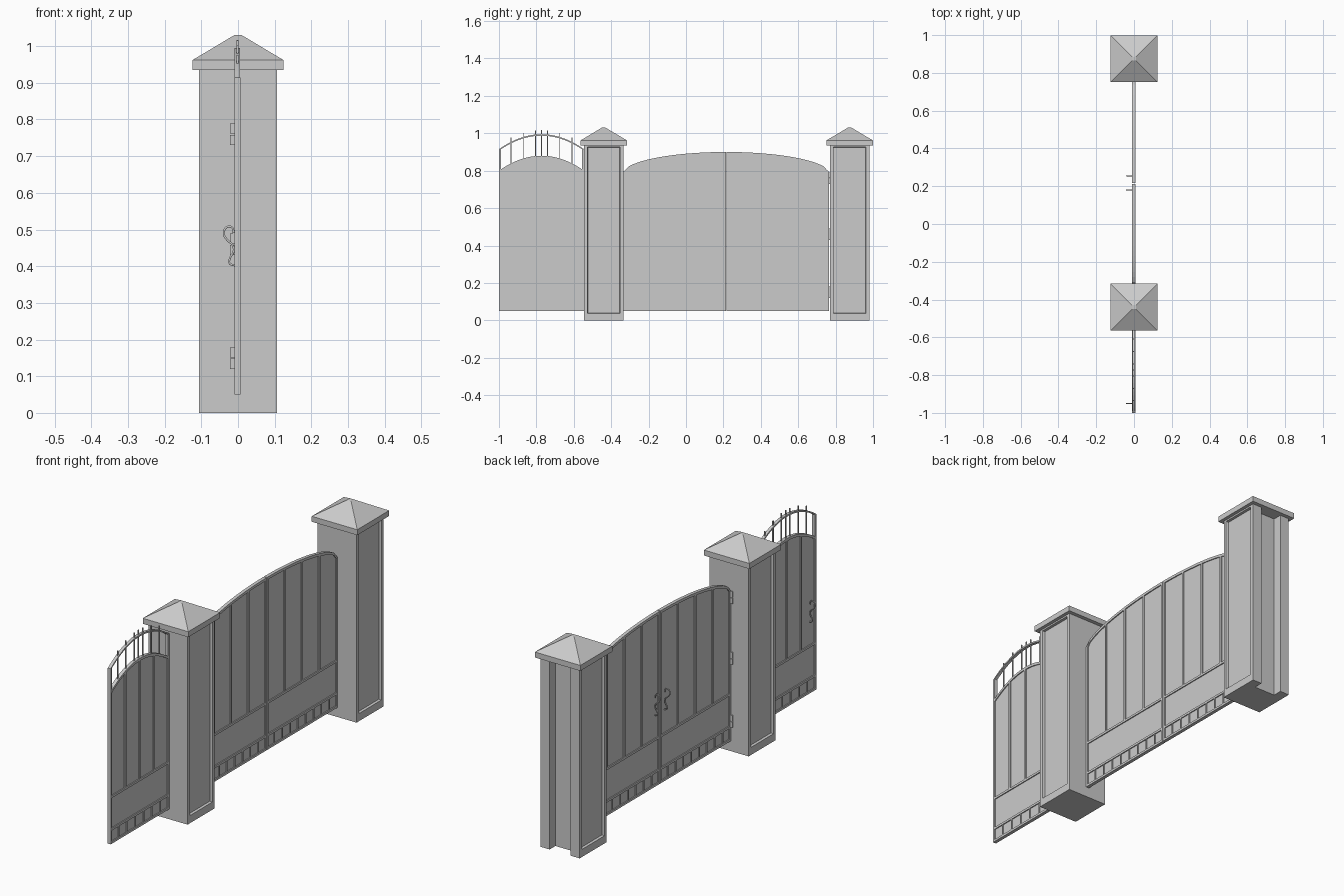
import bpy, bmesh
from mathutils import Vector

if "Cube" in bpy.data.objects:
    bpy.data.objects.remove(bpy.data.objects["Cube"])

grey = bpy.data.materials.new("light_grey")
grey.use_nodes = True
grey.diffuse_color = (0.6, 0.6, 0.6, 1)
grey.node_tree.nodes["Principled BSDF"].inputs["Base Color"].default_value = (0.6, 0.6, 0.6, 1)


def finish(name, bm):
    bmesh.ops.recalc_face_normals(bm, faces=bm.faces)
    mesh = bpy.data.meshes.new(name)
    bm.to_mesh(mesh)
    bm.free()
    mesh.materials.append(grey)
    obj = bpy.data.objects.new(name, mesh)
    bpy.context.collection.objects.link(obj)
    return obj


def prism(bm, points, offset):
    """Extrude a closed outline along an offset."""
    face = bm.faces.new([bm.verts.new(p) for p in points])
    ext = bmesh.ops.extrude_face_region(bm, geom=[face], use_keep_orig=True)
    moved = [v for v in ext["geom"] if isinstance(v, bmesh.types.BMVert)]
    bmesh.ops.translate(bm, verts=moved, vec=offset)


def box(bm, x0, x1, y0, y1, z0, z1):
    prism(bm, [(x0, y0, z0), (x1, y0, z0), (x1, y1, z0), (x0, y1, z0)], (0, 0, z1 - z0))


def steps(a, b, n):
    return [a + (b - a) * i / n for i in range(n + 1)]


# Pillars: shaft with sunken side panels, and a hipped cap
W, D, H = 0.107, 0.105, 0.935


def pillar(name, cy, grooved):
    bm = bmesh.new()
    outline = [(-W, -D), (W, -D), (W, D)]
    if grooved:
        g, d = 0.057, D - 0.045
        outline += [(g, D), (g, d), (-g, d), (-g, D)]
    outline.append((-W, D))
    prism(bm, [(x, cy + y, 0) for x, y in outline], (0, 0, H))
    bmesh.ops.recalc_face_normals(bm, faces=bm.faces)
    sides = [f for f in bm.faces if abs(f.calc_center_median().x) > W - 0.001]
    bmesh.ops.inset_individual(bm, faces=sides, thickness=0.025)
    for v in {v for f in sides for v in f.verts}:
        v.co.z += 0.02 if v.co.z < H / 2 else 0.01
    bmesh.ops.inset_individual(bm, faces=sides, thickness=0.003, depth=-0.012)
    finish(name + "_shaft", bm)

    bm = bmesh.new()
    rings = []
    for r, z in ((0.124, H), (0.124, 0.962), (0.01, 1.03)):
        rings.append([bm.verts.new((sx * r, cy + sy * r, z))
                      for sx, sy in ((-1, -1), (1, -1), (1, 1), (-1, 1))])
    for low, high in zip(rings, rings[1:]):
        for i in range(4):
            j = (i + 1) % 4
            bm.faces.new((low[i], low[j], high[j], high[i]))
    bm.faces.new(rings[0])
    bm.faces.new(rings[-1])
    finish(name + "_cap", bm)


pillar("front_pillar", -0.44, False)
pillar("back_pillar", 0.875, True)

# Gate leaves: thin panel, frame rails, uprights and short balusters
X0, X1 = -0.01, 0.007
BOTTOM = 0.05


def arc_strip(bm, y0, y1, top, depth, x0, x1):
    ys = steps(y0, y1, 20)
    upper = [(x0, y, top(y)) for y in ys]
    lower = [(x0, y, top(y) - depth) for y in reversed(ys)]
    prism(bm, upper + lower, (x1 - x0, 0, 0))


def leaf(name, y0, y1, top, bays, small_bays):
    bm = bmesh.new()
    outline = [(-0.005, y, top(y) - 0.003) for y in steps(y0 + 0.002, y1 - 0.002, 20)]
    outline += [(-0.005, y1 - 0.002, BOTTOM), (-0.005, y0 + 0.002, BOTTOM)]
    prism(bm, outline, (0.007, 0, 0))
    finish(name + "_panel", bm)

    bm = bmesh.new()
    arc_strip(bm, y0, y1, top, 0.013, X0, X1)
    for z in (BOTTOM, 0.115, 0.275):
        box(bm, X0, X1, y0, y1, z, z + 0.011)
    half = 0.005
    for i, y in enumerate(steps(y0 + half, y1 - half, bays)):
        inner = 0 < i < bays
        start = 0.28 if inner else BOTTOM
        end = min(top(y - half), top(y + half)) if inner else top(y0 if i == 0 else y1)
        box(bm, X0, X1, y - half, y + half, start, end - 0.002)
    for y in steps(y0, y1, small_bays)[1:-1]:
        box(bm, X0 + 0.001, X1 - 0.001, y - 0.003, y + 0.003, BOTTOM, 0.12)
    finish(name + "_frame", bm)


MID, HALF = 0.215, 0.55


def drive_top(y):
    t = min(1, abs(y - MID) / HALF)
    return 0.79 + 0.11 * (1 - t * t) ** 0.53


WICKET, WHALF = -0.7725, 0.2275


def wicket_top(y):
    t = min(1, abs(y - WICKET) / WHALF)
    return 0.80 + 0.08 * (1 - t * t)


def bow_top(y):
    return wicket_top(y) + 0.115


leaf("front_leaf", MID - HALF, MID - 0.002, drive_top, 4, 9)
leaf("back_leaf", MID + 0.002, MID + HALF, drive_top, 4, 9)
leaf("side_gate", WICKET - WHALF, WICKET + WHALF, wicket_top, 4, 7)

# Open bow with spikes over the side gate
bm = bmesh.new()
w0, w1 = WICKET - WHALF, WICKET + WHALF
arc_strip(bm, w0, w1, bow_top, 0.008, X0 + 0.001, X1 - 0.001)
for y in (w0 + 0.005, w1 - 0.005):
    box(bm, X0, X1, y - 0.005, y + 0.005, 0.79, bow_top(y) - 0.004)
for y in steps(w0, w1, 7)[1:-1] + [WICKET]:
    box(bm, -0.004, 0.001, y - 0.0025, y + 0.0025, wicket_top(y) - 0.005, bow_top(y) + 0.022)
finish("side_gate_bow", bm)

# Hinges
bm = bmesh.new()
for y in (MID - HALF, MID + HALF, w1):
    for z in (0.12, 0.43, 0.73):
        box(bm, -0.022, -0.009, y - 0.006, y + 0.006, z, z + 0.028)
        box(bm, -0.021, -0.009, y - 0.005, y + 0.005, z + 0.03, z + 0.06)
finish("hinges", bm)

# Scroll handles on the back of each leaf
scroll = [(-0.012, 0.49), (-0.015, 0.504), (-0.027, 0.508), (-0.039, 0.492),
          (-0.03, 0.472), (-0.015, 0.458), (-0.012, 0.44), (-0.021, 0.424),
          (-0.023, 0.408), (-0.009, 0.402)]
for name, y in (("front_leaf", 0.18), ("back_leaf", 0.255), ("side_gate", -0.95)):
    curve = bpy.data.curves.new(name + "_handle", "CURVE")
    curve.dimensions = "3D"
    curve.bevel_depth = 0.003
    curve.bevel_resolution = 1
    curve.resolution_u = 4
    curve.use_fill_caps = True
    spline = curve.splines.new("BEZIER")
    spline.bezier_points.add(len(scroll) - 1)
    for point, (x, z) in zip(spline.bezier_points, scroll):
        point.co = Vector((x, y, z))
        point.handle_left_type = point.handle_right_type = "AUTO"
    curve.materials.append(grey)
    bpy.context.collection.objects.link(bpy.data.objects.new(name + "_handle", curve))
